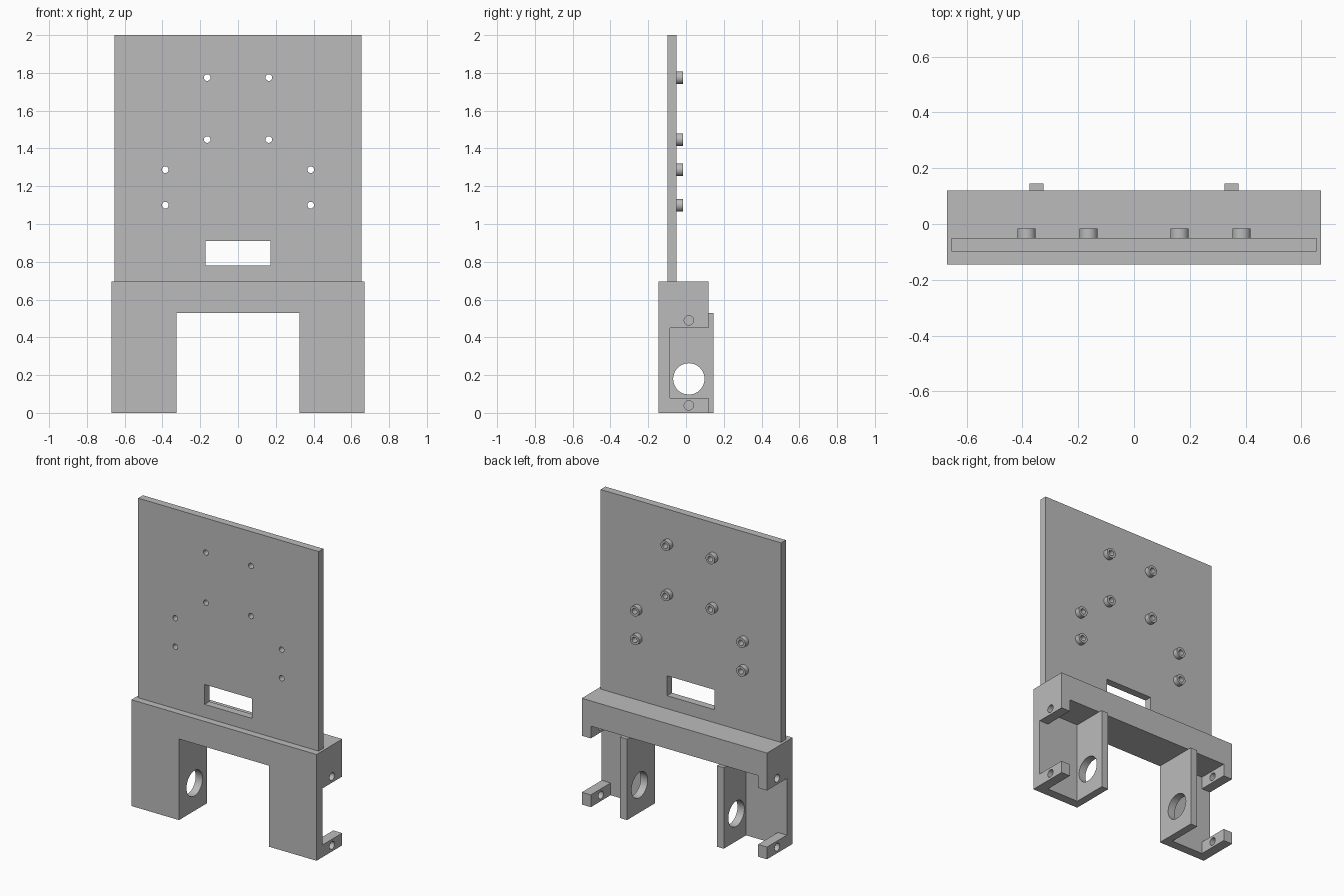
import bpy
import math

cube = bpy.data.objects.get("Cube")
if cube:
    bpy.data.objects.remove(cube, do_unlink=True)

grey = bpy.data.materials.new("plain grey")
grey.use_nodes = True
grey.diffuse_color = (0.5, 0.5, 0.5, 1)
grey.node_tree.nodes["Principled BSDF"].inputs["Base Color"].default_value = (0.5, 0.5, 0.5, 1)


def finish(obj, name):
    obj.name = name
    obj.data.materials.append(grey)
    return obj


def box(name, x, y, z):
    """Box from three (low, high) ranges."""
    spans = (x, y, z)
    bpy.ops.mesh.primitive_cube_add(size=1, location=[(a + b) / 2 for a, b in spans])
    obj = bpy.context.object
    obj.scale = [b - a for a, b in spans]
    bpy.ops.object.transform_apply(location=False, rotation=False, scale=True)
    return finish(obj, name)


def rod(name, axis, radius, length, centre):
    """Cylinder lying along x or y."""
    turn = (0, math.pi / 2, 0) if axis == "x" else (math.pi / 2, 0, 0)
    bpy.ops.mesh.primitive_cylinder_add(vertices=40, radius=radius, depth=length,
                                        location=centre, rotation=turn)
    return finish(bpy.context.object, name)


def cut(target, cutter):
    """Subtract the cutter and throw it away."""
    cutter.hide_render = True
    mod = target.modifiers.new("cut", "BOOLEAN")
    mod.operation = "DIFFERENCE"
    mod.solver = "EXACT"
    mod.object = cutter
    bpy.context.view_layer.objects.active = target
    bpy.ops.object.modifier_apply(modifier=mod.name)
    bpy.data.objects.remove(cutter, do_unlink=True)


def shade(obj):
    bpy.ops.object.select_all(action="DESELECT")
    obj.select_set(True)
    bpy.context.view_layer.objects.active = obj
    bpy.ops.object.shade_smooth_by_angle(angle=math.radians(30))


def span(side, a, b):
    return tuple(sorted((side * a, side * b)))


# Base bracket: one block carved into a beam and two open legs
WALL_TOP, HOLE_Y = 0.53, 0.015
base = box("base_bracket", (-0.67, 0.67), (-0.145, 0.145), (0, 0.695))
cut(base, box("beam_back_cut", (-1, 1), (0.12, 0.3), (WALL_TOP, 1)))
cut(base, box("opening_cut", (-0.325, 0.325), (-0.3, 0.3), (-0.1, WALL_TOP)))
for side in (-1, 1):
    # Bay between the inner wall and the outer tabs
    cut(base, box("bay_cut", span(side, 0.375, 0.605), (-0.085, 0.3), (-0.1, WALL_TOP)))
    # Shorten the outer tabs, then split them into an upper and a lower one
    cut(base, box("tab_back_cut", span(side, 0.5, 0.8), (0.12, 0.3), (-0.1, 0.6)))
    cut(base, box("tab_gap_cut", span(side, 0.5, 0.8), (-0.085, 0.3), (0.08, 0.45)))
    # Shaft hole in the inner wall and screw holes in the tabs
    cut(base, rod("shaft_hole", "x", 0.083, 0.15, (side * 0.35, HOLE_Y, 0.18)))
    for z in (0.04, 0.49):
        cut(base, rod("tab_hole", "x", 0.025, 0.16, (side * 0.64, HOLE_Y, z)))
shade(base)

# Upright panel with a cable slot
panel = box("upright_panel", (-0.653, 0.653), (-0.099, -0.05), (0.695, 2))
cut(panel, box("slot_cut", (-0.172, 0.172), (-0.2, 0.1), (0.78, 0.91)))

# Hollow standoffs on the back, drilled through the panel
for x, z in ((0.163, 1.775), (0.163, 1.447), (0.385, 1.287), (0.385, 1.1)):
    for side in (-1, 1):
        standoff = rod("standoff", "y", 0.033, 0.033, (side * x, -0.0335, z))
        for part in (panel, standoff):
            cut(part, rod("screw_hole", "y", 0.0175, 0.4, (side * x, 0, z)))
        shade(standoff)
shade(panel)
